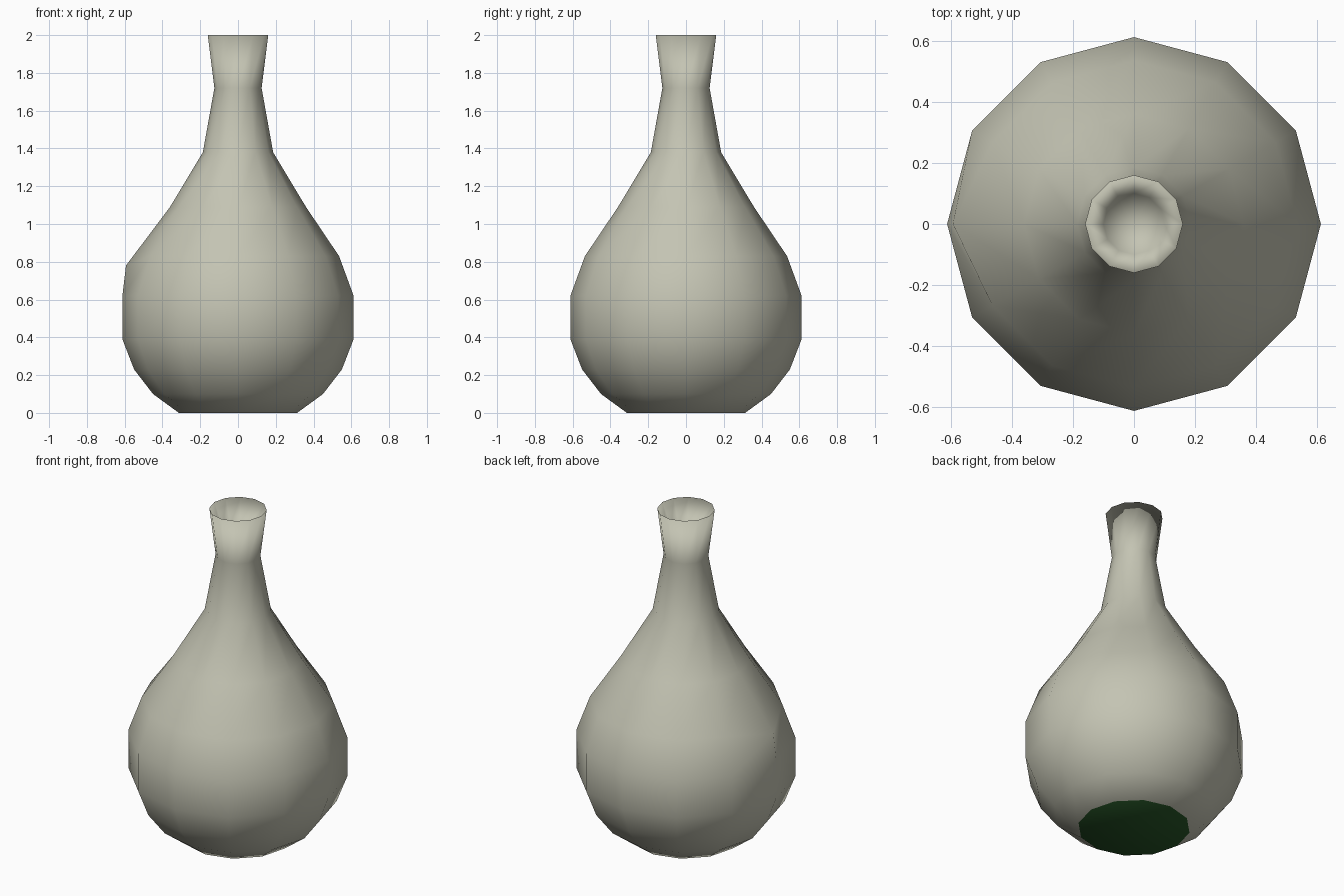
import bpy, bmesh
from math import sin, cos, pi

if "Cube" in bpy.data.objects:
    bpy.data.objects.remove(bpy.data.objects["Cube"])

SIDES = 12
# radius, height: base to lip, then down into the recessed mouth
PROFILE = [(0.313, 0), (0.45, 0.10), (0.55, 0.23), (0.612, 0.39), (0.612, 0.62),
           (0.535, 0.83), (0.36, 1.09), (0.186, 1.38), (0.125, 1.72), (0.16, 2.0),
           (0.10, 1.86)]
MOUTH_FLOOR = 1.80
DENT_RING = 5


def material(name, rgb):
    m = bpy.data.materials.new(name)
    m.diffuse_color = (*rgb, 1)
    m.use_nodes = True
    m.node_tree.nodes["Principled BSDF"].inputs["Base Color"].default_value = m.diffuse_color
    return m


bm = bmesh.new()

# Twelve-sided lathed body
rings = [[bm.verts.new((r * cos(2 * pi * i / SIDES), r * sin(2 * pi * i / SIDES), z))
          for i in range(SIDES)] for r, z in PROFILE]
for lower, upper in zip(rings, rings[1:]):
    for i in range(SIDES):
        j = (i + 1) % SIDES
        bm.faces.new((lower[i], lower[j], upper[j], upper[i]))

# Bulging shoulder point on the left side
rings[DENT_RING][SIDES // 2].co = (-0.593, 0, 0.78)

# Closed mouth floor
centre = bm.verts.new((0, 0, MOUTH_FLOOR))
for i in range(SIDES):
    bm.faces.new((rings[-1][i], rings[-1][(i + 1) % SIDES], centre))

# Green underside
base = bm.faces.new(rings[0][::-1])
base.material_index = 1

for f in bm.faces:
    f.smooth = True

mesh = bpy.data.meshes.new("vase")
bm.to_mesh(mesh)
bm.free()
mesh.materials.append(material("clay", (0.55, 0.55, 0.45)))
mesh.materials.append(material("green_base", (0.02, 0.09, 0.02)))
vase = bpy.data.objects.new("vase", mesh)
bpy.context.collection.objects.link(vase)
